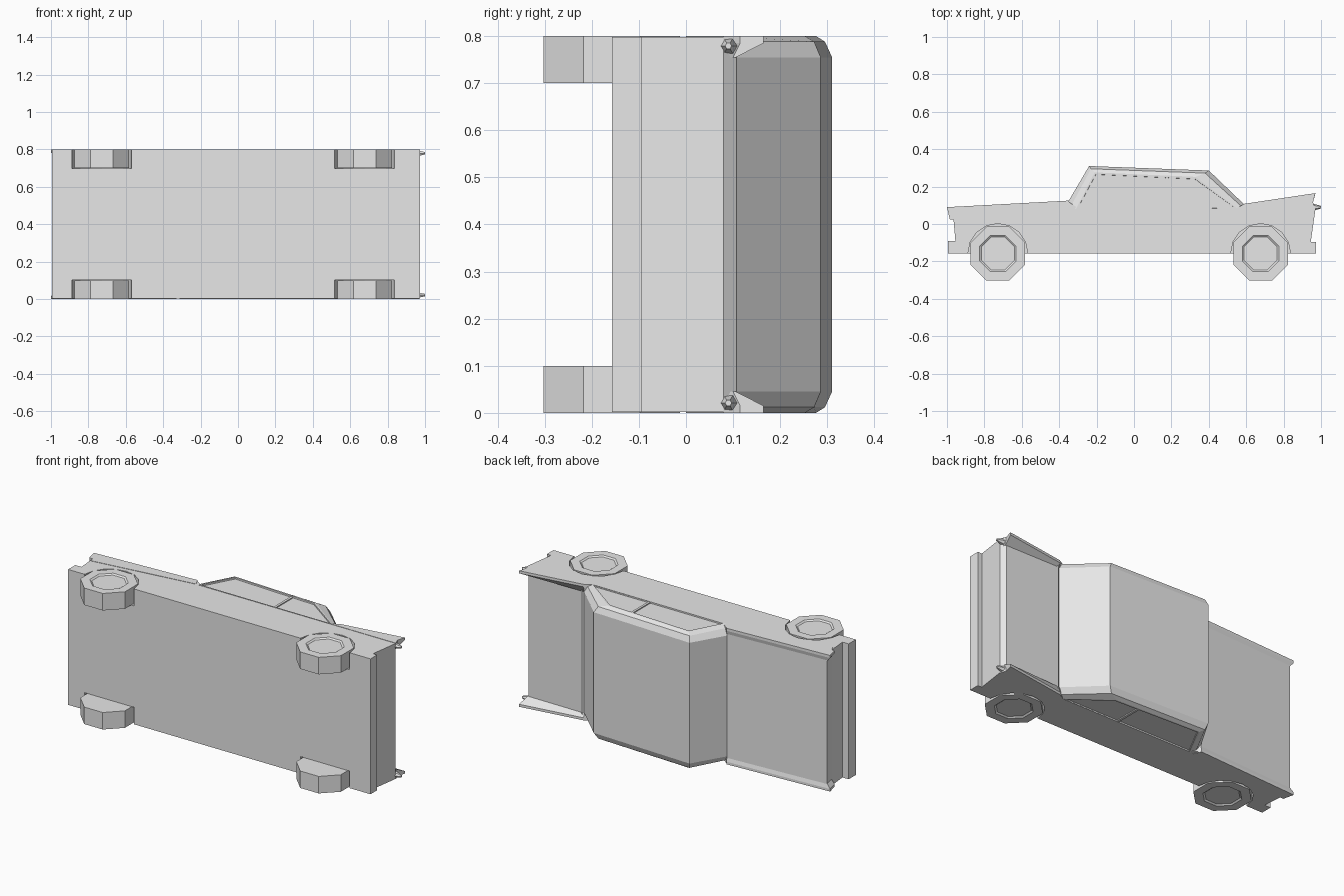
import bpy, bmesh, math

WIDTH = 0.8  # the car lies on its side, so its width runs along z

old = bpy.data.objects.get("Cube")
if old:
    bpy.data.objects.remove(old, do_unlink=True)

grey = bpy.data.materials.new("plain_grey")
grey.use_nodes = True
grey.diffuse_color = (0.8, 0.8, 0.8, 1)
grey.node_tree.nodes["Principled BSDF"].inputs["Base Color"].default_value = (0.8, 0.8, 0.8, 1)


def loft(name, layers, window=False):
    """Join matching outlines (z, points) into a closed solid."""
    bm = bmesh.new()
    rings = [[bm.verts.new((x, y, z)) for x, y in pts] for z, pts in layers]
    n = len(rings[0])
    for a, b in zip(rings, rings[1:]):
        for i in range(n):
            j = (i + 1) % n
            bm.faces.new((a[i], a[j], b[j], b[i]))
    caps = [bm.faces.new(rings[0]), bm.faces.new(rings[-1])]
    bmesh.ops.recalc_face_normals(bm, faces=bm.faces[:])
    if window:
        bmesh.ops.inset_individual(bm, faces=caps, thickness=0.012, depth=0)
        bmesh.ops.inset_individual(bm, faces=caps, thickness=0.001, depth=-0.008)
    mesh = bpy.data.meshes.new(name)
    bm.to_mesh(mesh)
    bm.free()
    mesh.materials.append(grey)
    obj = bpy.data.objects.new(name, mesh)
    bpy.context.collection.objects.link(obj)
    return obj


def both_sides(name, layers):
    """Make a part at the high side and its mirror at the low side."""
    low = [(WIDTH - z, pts) for z, pts in layers]
    return [loft("left_" + name, layers), loft("right_" + name, low)]


def circle(cx, cy, r, n, turn=0.0):
    return [(cx + r * math.cos(math.tau * i / n + turn),
             cy + r * math.sin(math.tau * i / n + turn)) for i in range(n)]


# Lower body with both bumpers in its side profile
profile = [(-0.995, -0.157), (-0.995, -0.09), (-0.955, -0.09), (-0.965, 0.025),
           (-0.978, 0.085), (-0.35, 0.12), (-0.3, 0.085), (0.57, 0.085),
           (0.6, 0.108), (0.95, 0.107), (0.97, 0.08), (0.945, -0.095),
           (0.972, -0.095), (0.972, -0.157)]
body = loft("body", [(0.002, profile), (WIDTH - 0.002, profile)])

# Wheels and the arches cut for them
for end, cx in (("front", -0.728), ("rear", 0.677)):
    outer = circle(cx, -0.158, 0.157, 8, math.pi / 8)
    both_sides(end + "_wheel", [
        (0.7, outer), (0.8, outer),
        (0.8, circle(cx, -0.158, 0.105, 8, math.pi / 8)),
        (0.793, circle(cx, -0.158, 0.095, 8, math.pi / 8))])
    arch = circle(cx, -0.158, 0.16, 16)
    for cutter in both_sides(end + "_arch_cutter", [(0.698, arch), (0.9, arch)]):
        cutter.hide_render = True
        cut = body.modifiers.new("arch", 'BOOLEAN')
        cut.operation = 'DIFFERENCE'
        cut.solver = 'EXACT'
        cut.object = cutter
        bpy.context.view_layer.objects.active = body
        bpy.ops.object.modifier_apply(modifier=cut.name)
        bpy.data.objects.remove(cutter, do_unlink=True)

# Cabin with rounded roof edges and recessed side windows
side = [(-0.31, 0.08), (-0.21, 0.276), (0.33, 0.252), (0.555, 0.08)]
shoulder = [(-0.345, 0.08), (-0.23, 0.295), (0.38, 0.272), (0.59, 0.08)]
centre = [(-0.375, 0.08), (-0.24, 0.31), (0.4, 0.286), (0.615, 0.08)]
half = [(0.8, side), (0.788, shoulder), (0.755, centre)]
loft("cabin", [(WIDTH - z, p) for z, p in half] + half[::-1], window=True)

# Window posts
post = [(0.172, 0.085), (0.172, 0.259), (0.186, 0.259), (0.186, 0.085)]
both_sides("window_post", [(0.78, post), (0.798, post)])

# Front fender ridges with headlight brows
brow = [(-0.955, 0.0), (-0.965, 0.025), (-0.985, 0.025), (-1.0, 0.09),
        (-0.35, 0.125), (-0.33, 0.08)]
inner_brow = [(-0.955, 0.0), (-0.96, 0.025), (-0.965, 0.027), (-0.978, 0.084),
              (-0.35, 0.119), (-0.33, 0.08)]
both_sides("fender", [(0.76, inner_brow), (0.785, brow), (0.8, brow)])

# Tail fins
fin = [(0.54, 0.08), (0.59, 0.108), (0.97, 0.165), (0.957, 0.115), (0.97, 0.08)]
inner_fin = [(0.54, 0.08), (0.59, 0.105), (0.955, 0.106), (0.956, 0.1), (0.968, 0.08)]
both_sides("tail_fin", [(0.755, inner_fin), (0.785, fin), (0.8, fin)])

# Pointed tail lights
for name, z in (("left_tail_light", 0.779), ("right_tail_light", 0.021)):
    bpy.ops.mesh.primitive_cone_add(vertices=6, radius1=0.021, radius2=0.007, depth=0.05,
                                    location=(0.975, 0.09, z),
                                    rotation=(0, math.pi / 2, 0))
    light = bpy.context.object
    light.name = name
    light.data.materials.append(grey)
